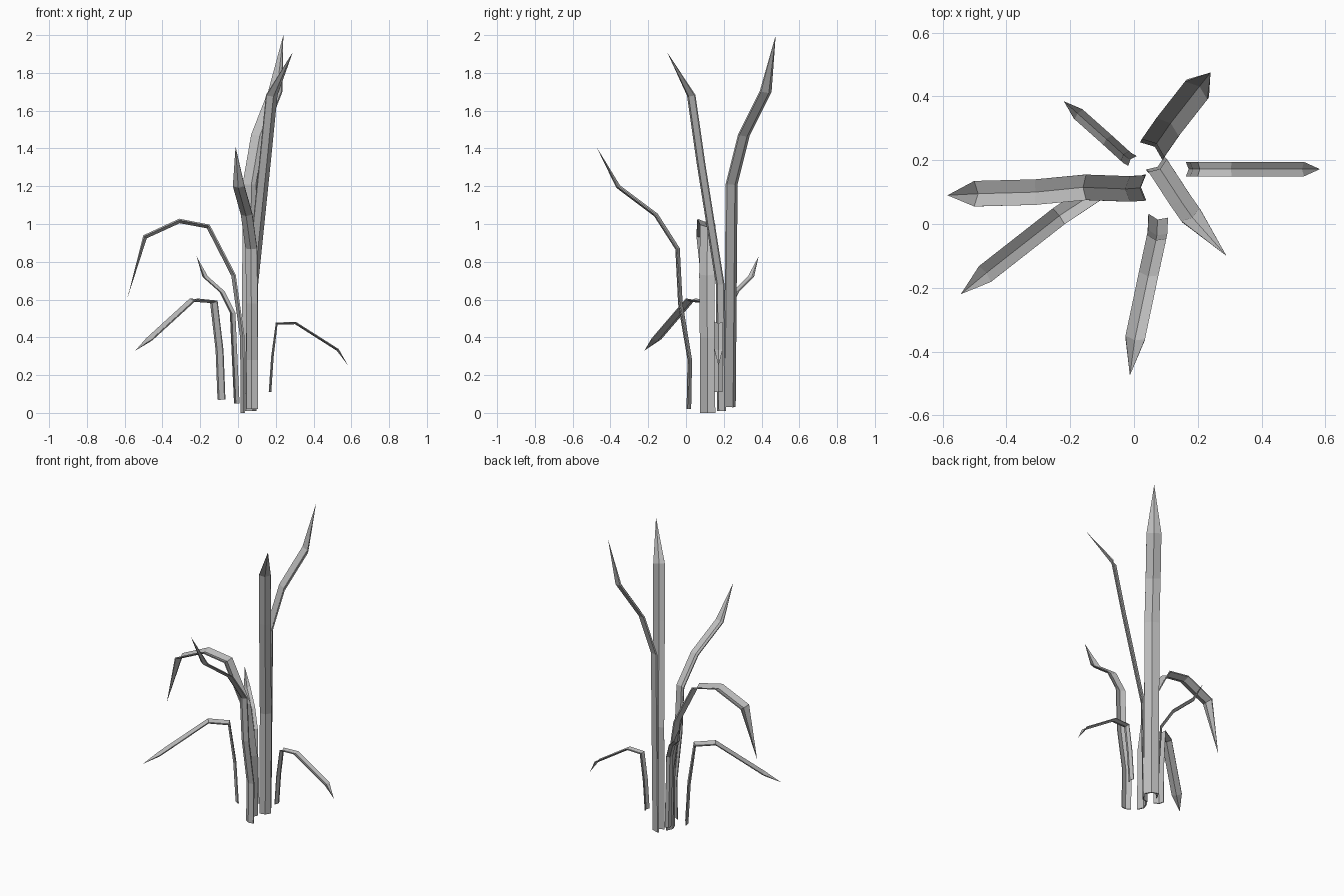
import bpy
import bmesh
from mathutils import Vector

if "Cube" in bpy.data.objects:
    bpy.data.objects.remove(bpy.data.objects["Cube"], do_unlink=True)

# Single flat colour
GREY = (0.5, 0.5, 0.5, 1)
mat = bpy.data.materials.new("blade_grey")
mat.use_nodes = True
mat.diffuse_color = GREY
mat.node_tree.nodes["Principled BSDF"].inputs["Base Color"].default_value = GREY


def blade(name, heading, width, path):
    """Sweep a thin folded section along the path, ending in a point."""
    pts = [Vector(p) for p in path]
    out = Vector((*heading, 0)).normalized()
    side = Vector((0, 0, 1)).cross(out)
    half, fold, thick = width / 2, width * 0.2, width * 0.1
    # Valley on the inner side, rib on the outer side
    section = [(-half, fold / 2), (0, -fold / 2), (half, fold / 2),
               (half, fold / 2 - thick), (0, -fold / 2 - thick),
               (-half, fold / 2 - thick)]
    bm = bmesh.new()
    rings = []
    for i, p in enumerate(pts[:-1]):
        along = (pts[i + 1] - p).normalized()
        if i:
            along = (along + (p - pts[i - 1]).normalized()).normalized()
        inner = along.cross(side)
        rings.append([bm.verts.new(p + side * u + inner * v) for u, v in section])
    tip = bm.verts.new(pts[-1])
    n = len(section)
    for a, b in zip(rings, rings[1:]):
        for k in range(n):
            m = (k + 1) % n
            bm.faces.new((a[k], a[m], b[m], b[k]))
    for k in range(n):
        bm.faces.new((rings[-1][k], rings[-1][(k + 1) % n], tip))
    # Base cap, one quad per half of the fold
    r = rings[0]
    bm.faces.new((r[0], r[5], r[4], r[1]))
    bm.faces.new((r[1], r[4], r[3], r[2]))
    bmesh.ops.recalc_face_normals(bm, faces=bm.faces)
    mesh = bpy.data.meshes.new(name)
    bm.to_mesh(mesh)
    bm.free()
    mesh.materials.append(mat)
    bpy.context.collection.objects.link(bpy.data.objects.new(name, mesh))


# Tall upright blades
blade("tall_back_blade", (0.6, 0.75), 0.09, [
    (0.06, 0.235, 0.03), (0.065, 0.245, 1.21), (0.11, 0.31, 1.47),
    (0.2, 0.425, 1.7), (0.24, 0.475, 2.0)])
blade("tall_front_blade", (0.57, -0.82), 0.07, [
    (0.07, 0.185, 0.01), (0.078, 0.178, 0.68), (0.145, 0.075, 1.33),
    (0.18, 0.025, 1.68), (0.29, -0.1, 1.91)])

# Leaning front blade
blade("front_blade", (-0.2, -0.98), 0.062, [
    (0.075, 0.015, 0.02), (0.075, 0.02, 0.28), (0.073, -0.03, 0.58),
    (0.07, -0.045, 0.87), (0.045, -0.16, 1.05), (0.003, -0.36, 1.2),
    (-0.013, -0.475, 1.41)])

# Arching left blades
blade("wide_left_blade", (-1, 0), 0.08, [
    (0.03, 0.115, 0.0), (0.027, 0.113, 0.4), (-0.02, 0.11, 0.73),
    (-0.155, 0.115, 0.99), (-0.31, 0.1, 1.02), (-0.495, 0.095, 0.935),
    (-0.585, 0.09, 0.61)])
blade("low_left_blade", (-0.8, -0.6), 0.062, [
    (-0.09, 0.125, 0.07), (-0.1, 0.115, 0.33), (-0.13, 0.095, 0.59),
    (-0.235, 0.025, 0.6), (-0.465, -0.155, 0.39), (-0.543, -0.22, 0.33)])

# Small blades
blade("small_back_blade", (-0.75, 0.66), 0.04, [
    (-0.008, 0.2, 0.05), (-0.022, 0.208, 0.35), (-0.03, 0.215, 0.53),
    (-0.085, 0.265, 0.64), (-0.175, 0.345, 0.72), (-0.22, 0.385, 0.83)])
blade("small_right_blade", (1, 0), 0.045, [
    (0.167, 0.172, 0.11), (0.18, 0.172, 0.3), (0.203, 0.172, 0.475),
    (0.305, 0.172, 0.478), (0.53, 0.172, 0.335), (0.583, 0.172, 0.25)])
